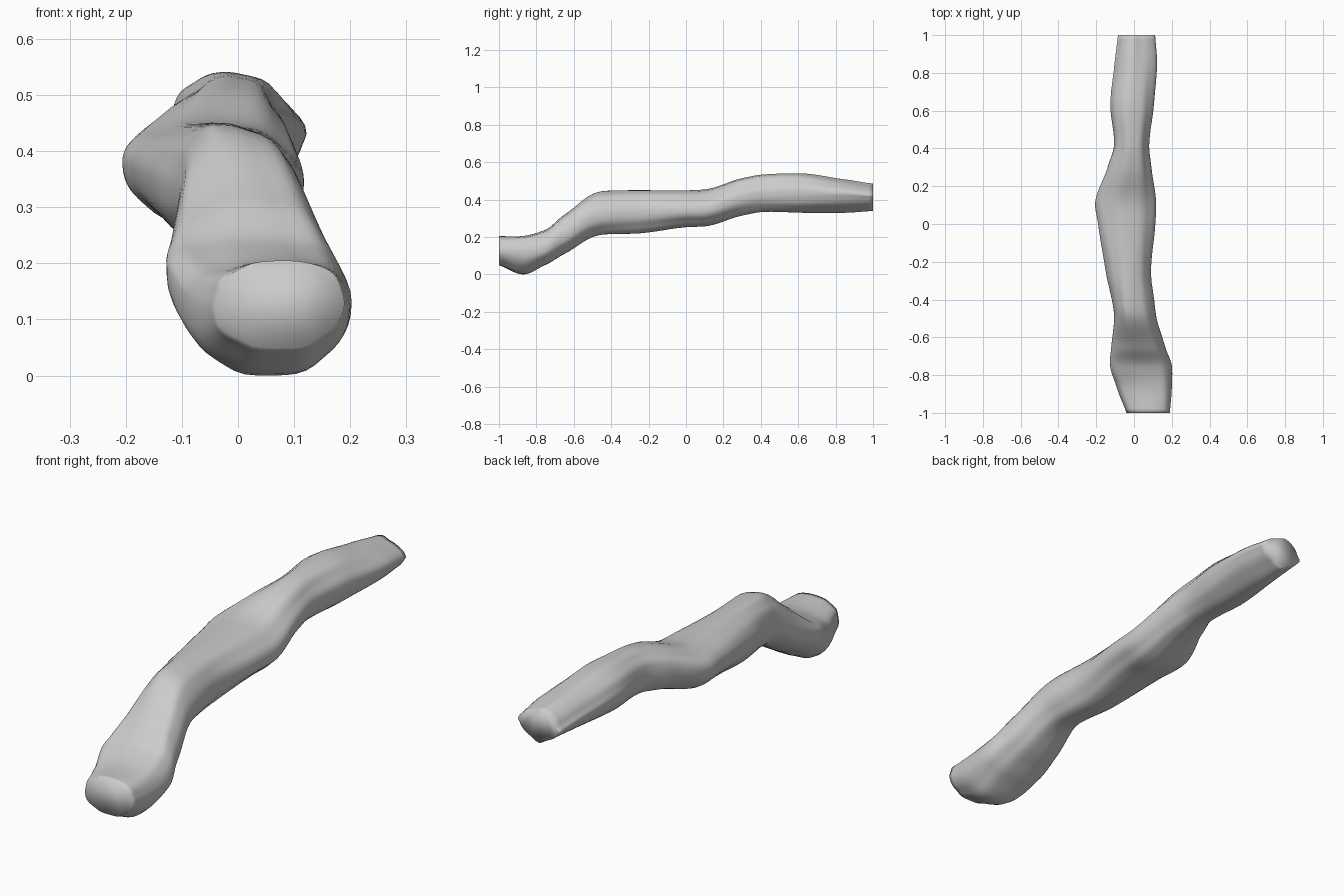
import bpy, bmesh, math
from mathutils import noise, Vector

if "Cube" in bpy.data.objects:
    bpy.data.objects.remove(bpy.data.objects["Cube"])

# Cross-sections along the branch:
# y, left x, left z, right x, right z, top x, top z, bottom x, bottom z
SECTIONS = [
    (-1.00, -.04, .12, .19, .13, .08, .205, .08, .05),
    (-.87, -.09, .14, .20, .125, .09, .206, .06, .00),
    (-.75, -.127, .20, .20, .14, .05, .24, .05, .052),
    (-.65, -.12, .23, .165, .20, .02, .32, .04, .11),
    (-.50, -.105, .31, .12, .30, -.02, .43, .02, .20),
    (-.43, -.112, .33, .11, .32, -.03, .447, .01, .215),
    (-.25, -.15, .35, .09, .33, -.03, .450, -.01, .22),
    (.00, -.19, .37, .113, .34, -.05, .450, -.01, .253),
    (.12, -.205, .38, .117, .345, -.06, .458, 0, .26),
    (.30, -.14, .42, .092, .40, -.03, .515, 0, .315),
    (.42, -.105, .44, .08, .42, -.02, .535, 0, .335),
    (.63, -.125, .45, .105, .43, -.02, .54, 0, .33),
    (.85, -.103, .43, .122, .43, -.01, .508, .01, .33),
    (1.00, -.085, .41, .112, .42, 0, .485, .01, .34),
]
SIDES, STEPS = 48, 6


def hermite(p0, p1, p2, p3, t):
    """Interpolate a full section between p1 and p2."""
    h = p2[0] - p1[0]
    y = p1[0] + h * t
    out = [y]
    for a, b, c, d in zip(p0[1:], p1[1:], p2[1:], p3[1:]):
        m1 = .8 * (c - a) / max(p2[0] - p0[0], .01) * h
        m2 = .8 * (d - b) / max(p3[0] - p1[0], .01) * h
        out.append((2*t**3 - 3*t*t + 1) * b + (t**3 - 2*t*t + t) * m1
                   + (3*t*t - 2*t**3) * c + (t**3 - t*t) * m2)
    return out


def ring_points(s):
    """Closed outline through the four extreme points of a section."""
    y, lx, lz, rx, rz, tx, tz, bx, bz = s
    # fuller at the thick end, pinched into lobes at the thin end
    p = .85 + .15 * min(1, max(0, (y + .8) / .4)) + .45 * max(0, (y - .6) / .4)
    pts = []
    for i in range(SIDES):
        a = 2 * math.pi * i / SIDES
        c, n = math.cos(a), math.sin(a)
        ca, na = abs(c) ** p, abs(n) ** p
        sx, sz = (rx if c >= 0 else lx), (rz if c >= 0 else lz)
        ex, ez = (tx if n >= 0 else bx), (tz if n >= 0 else bz)
        x, z = ex + (sx - ex) * ca, sz + (ez - sz) * na
        # soft lengthwise ripples, fading at the four extremes
        r = .01 * noise.noise(Vector((c * 2, y * 1.5, n * 2))) * abs(math.sin(2 * a))
        pts.append((x + r * c, y, z + r * n))
    return pts


# Branch: lofted skin with flat ends
bm = bmesh.new()
rings = []
last = len(SECTIONS) - 1
for k in range(last):
    four = [SECTIONS[min(max(k + o, 0), last)] for o in (-1, 0, 1, 2)]
    for j in range(STEPS + (k == last - 1)):
        rings.append([bm.verts.new(p) for p in ring_points(hermite(*four, j / STEPS))])
for a, b in zip(rings, rings[1:]):
    for i in range(SIDES):
        n = (i + 1) % SIDES
        bm.faces.new((a[i], a[n], b[n], b[i]))
bm.faces.new(rings[0][::-1])
bm.faces.new(rings[-1])
bmesh.ops.recalc_face_normals(bm, faces=bm.faces)
for f in bm.faces:
    f.smooth = True
mesh = bpy.data.meshes.new("branch")
bm.to_mesh(mesh)
bm.free()
branch = bpy.data.objects.new("branch", mesh)
bpy.context.collection.objects.link(branch)
